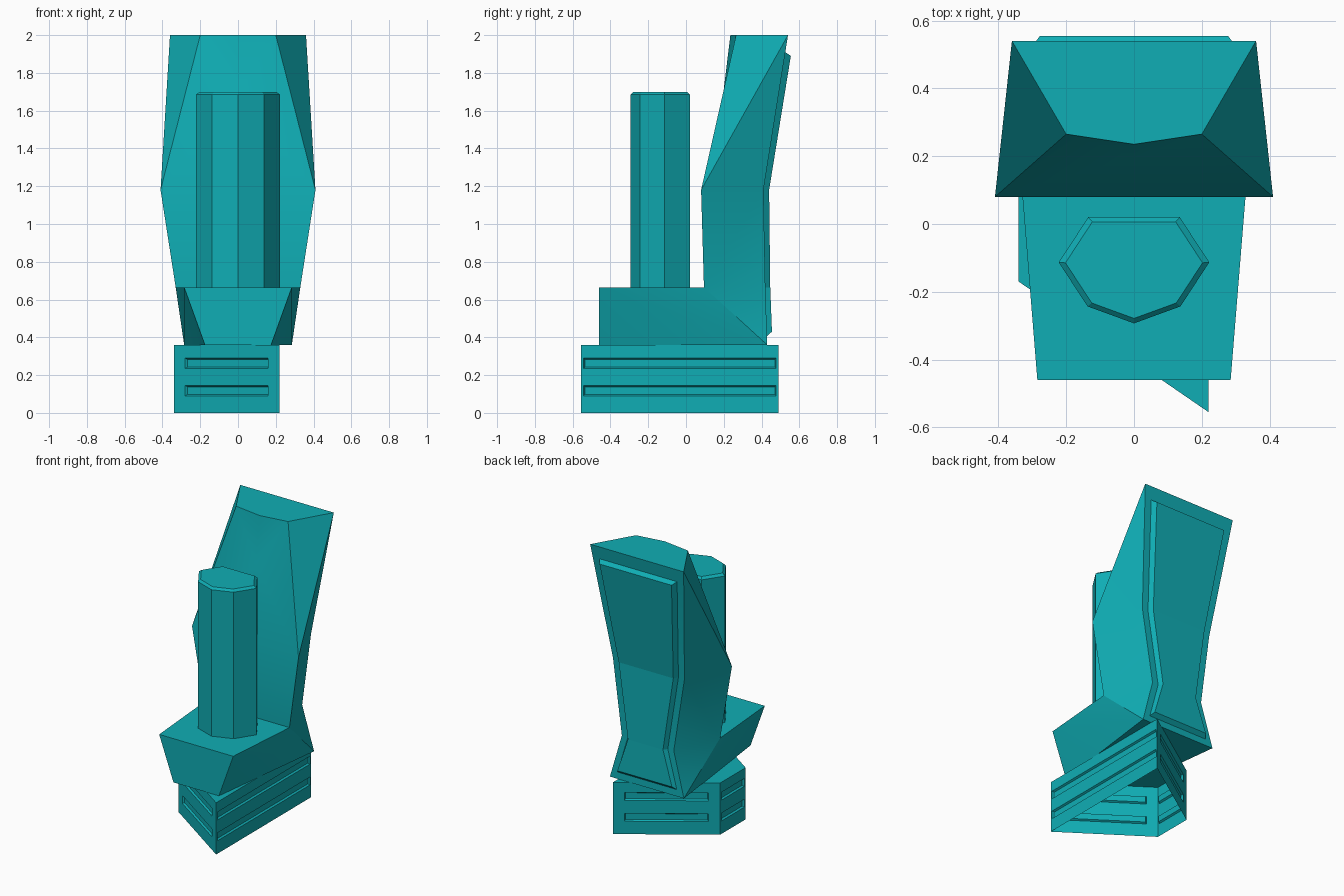
import bpy, bmesh, math
from mathutils import Vector

if "Cube" in bpy.data.objects:
    bpy.data.objects.remove(bpy.data.objects["Cube"])

teal = bpy.data.materials.new("teal")
teal.diffuse_color = (0.005, 0.42, 0.46, 1)
teal.use_nodes = True
teal.node_tree.nodes["Principled BSDF"].inputs["Base Color"].default_value = teal.diffuse_color


def finish(name, bm, recalc=True):
    if recalc:
        bmesh.ops.recalc_face_normals(bm, faces=bm.faces[:])
    me = bpy.data.meshes.new(name)
    bm.to_mesh(me)
    bm.free()
    ob = bpy.data.objects.new(name, me)
    bpy.context.collection.objects.link(ob)
    me.materials.append(teal)
    return ob


def loft(name, rings, cap_start=True):
    """Join equal-length closed rings of points and cap the ends."""
    bm = bmesh.new()
    vs = [[bm.verts.new(p) for p in r] for r in rings]
    n = len(rings[0])
    for a, b in zip(vs, vs[1:]):
        for i in range(n):
            j = (i + 1) % n
            bm.faces.new((a[i], a[j], b[j], b[i]))
    if cap_start:
        bm.faces.new(vs[0])
    return bm, vs


# Base: trapezoid ring of grooved walls, open underneath
bm = bmesh.new()
corners = [(-0.34, -0.17), (0.22, -0.555), (0.22, 0.49), (-0.34, 0.11)]
margins = [0.107, 0.012, 0.107, 0.05]
levels = [0, 0.09, 0.145, 0.235, 0.29, 0.36]
grooves = []
for i, m in enumerate(margins):
    a, b = Vector(corners[i]), Vector(corners[(i + 1) % 4])
    cols = [a.lerp(b, t) for t in (0, m, 1 - m, 1)]
    for c in range(3):
        for r in range(5):
            p, q, lo, hi = cols[c], cols[c + 1], levels[r], levels[r + 1]
            f = bm.faces.new([bm.verts.new((w.x, w.y, z)) for w, z in
                              ((p, lo), (q, lo), (q, hi), (p, hi))])
            if c == 1 and r in (1, 3):
                grooves.append(f)
bm.faces.new([bm.verts.new((x, y, 0.36)) for x, y in corners])
bmesh.ops.remove_doubles(bm, verts=bm.verts[:], dist=1e-4)
bm.normal_update()
bmesh.ops.inset_individual(bm, faces=[f for f in grooves if f.is_valid],
                           thickness=0.007, depth=-0.012, use_even_offset=True)
finish("base", bm, recalc=False)

# Body: seat block and tall leaning back, mirrored across x
half = {
    "front_low": (0.175, -0.46, 0.36), "front_top": (0.285, -0.46, 0.665),
    "seat_rear": (0.33, 0.095, 0.665), "mid": (0.41, 0.08, 1.18),
    "top_front": (0.20, 0.265, 2.0), "top_rear": (0.36, 0.54, 2.0),
    "rear_mid": (0.275, 0.41, 1.18), "rear_waist": (0.20, 0.42, 0.665),
    "rear_low": (0.285, 0.43, 0.36),
}
bm = bmesh.new()
R = {k: bm.verts.new(p) for k, p in half.items()}
L = {k: bm.verts.new((-p[0], p[1], p[2])) for k, p in half.items()}
lip = bm.verts.new((0, 0.235, 2.0))
crease = bm.verts.new((0, 0.197, 1.69))
# bands running around the centre line
chain = ["front_low", "front_top", "seat_rear", "mid"]
rear = ["top_rear", "rear_mid", "rear_waist", "rear_low", "front_low"]
for seq in (chain, rear):
    for a, b in zip(seq, seq[1:]):
        bm.faces.new((R[a], R[b], L[b], L[a]))
bm.faces.new((R["top_rear"], R["top_front"], lip, L["top_front"], L["top_rear"]))
bm.faces.new((R["mid"], L["mid"], crease))
# side triangles and the creased upper front
sides = [("mid", "top_front", "top_rear"), ("mid", "top_rear", "rear_mid"),
         ("seat_rear", "mid", "rear_mid"), ("seat_rear", "rear_mid", "rear_waist"),
         ("seat_rear", "rear_waist", "rear_low"), ("front_top", "seat_rear", "rear_low"),
         ("front_top", "rear_low", "front_low")]
for S in (R, L):
    for tri in sides:
        bm.faces.new([S[k] for k in tri])
    bm.faces.new((S["mid"], S["top_front"], crease))
    bm.faces.new((S["top_front"], lip, crease))
body = finish("body", bm)
bpy.context.view_layer.objects.active = body
body.select_set(True)
bpy.ops.object.shade_smooth_by_angle(angle=math.radians(30))
body.select_set(False)

# Raised rear panel with chamfered rim
bm = bmesh.new()
outer = [(0.30, 0.525, 1.91), (0.23, 0.408, 1.18), (0.155, 0.418, 0.665), (0.23, 0.427, 0.405)]
inner = [(0.277, 0.555, 1.89), (0.21, 0.44, 1.18), (0.135, 0.446, 0.665), (0.21, 0.455, 0.43)]
cols = []
for pts, s in ((outer, -1), (inner, -1), (inner, 1), (outer, 1)):
    cols.append([bm.verts.new((s * x, y, z)) for x, y, z in pts])
for a, b in zip(cols, cols[1:] + cols[:1]):
    for i in range(3):
        bm.faces.new((a[i], a[i + 1], b[i + 1], b[i]))
for i in (0, 3):
    bm.faces.new([c[i] for c in cols])
finish("rear_panel", bm)

# Seven-sided column with a small chamfer at the top
outline = [(-0.135, 0.02), (0.135, 0.02), (0.222, -0.113), (0.137, -0.243),
           (0, -0.293), (-0.137, -0.243), (-0.222, -0.113)]
rings = [[(x * s, (y + 0.13) * s - 0.13, z) for x, y in outline]
         for s, z in ((1, 0.665), (1, 1.685), (0.91, 1.70))]
bm, vs = loft("column", rings)
bm.faces.new(vs[-1])
finish("column", bm)
